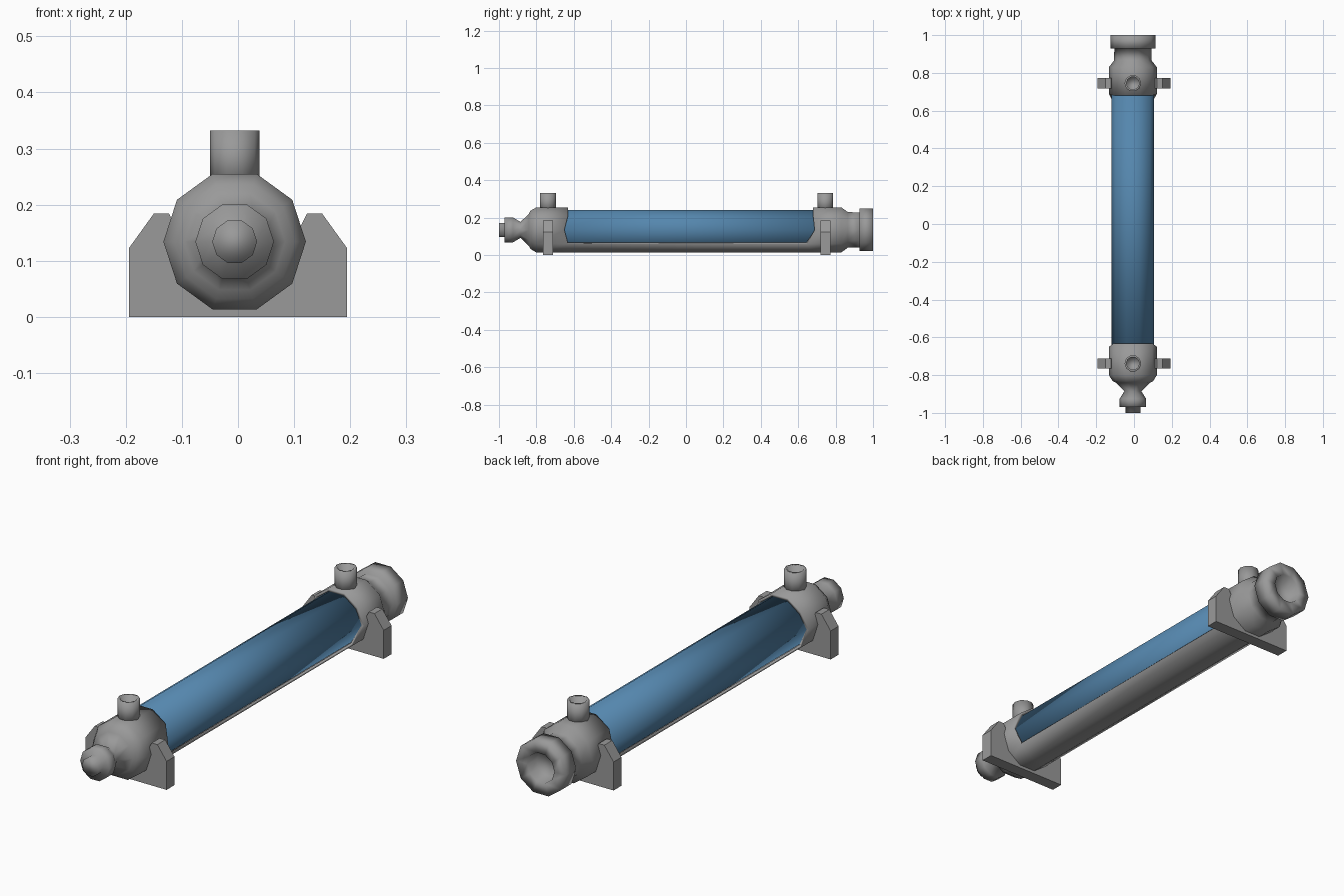
import bpy, bmesh, math

cube = bpy.data.objects.get("Cube")
if cube:
    bpy.data.objects.remove(cube, do_unlink=True)

SIDES = 10
CX, CZ = -0.006, 0.134   # long axis of the body


def material(name, rgb):
    m = bpy.data.materials.new(name)
    m.use_nodes = True
    m.diffuse_color = (*rgb, 1)
    bsdf = m.node_tree.nodes["Principled BSDF"]
    bsdf.inputs["Base Color"].default_value = (*rgb, 1)
    bsdf.inputs["Roughness"].default_value = 0.7
    return m


grey = material("grey metal", (0.32, 0.32, 0.32))
blue = material("blue tube", (0.09, 0.24, 0.42))


def finish(name, bm, mat, smooth):
    bmesh.ops.recalc_face_normals(bm, faces=bm.faces)
    me = bpy.data.meshes.new(name)
    bm.to_mesh(me)
    bm.free()
    me.materials.append(mat)
    for p in me.polygons:
        p.use_smooth = smooth
    ob = bpy.data.objects.new(name, me)
    bpy.context.collection.objects.link(ob)
    return ob


def lathe(profile, place, keep=lambda i, k: True, shift=lambda i, k: 0):
    """Sweep (height, radius) pairs round an axis, with closed ends."""
    bm = bmesh.new()
    rings = []
    for i, (h, r) in enumerate(profile):
        ring = []
        for k in range(SIDES):
            a = k * math.tau / SIDES
            ring.append(bm.verts.new(place(r * math.cos(a), r * math.sin(a), h + shift(i, k))))
        rings.append(ring)
    for i in range(len(rings) - 1):
        for k in range(SIDES):
            if keep(i, k):
                n = (k + 1) % SIDES
                bm.faces.new((rings[i][k], rings[i][n], rings[i + 1][n], rings[i + 1][k]))
    bm.faces.new(rings[0])
    bm.faces.new(rings[-1])
    return bm


def along_y(u, v, h):
    return (CX + u, h, CZ + v)


# Casing: front knob, front cap, open window, rear cap, neck and hollow collar
casing = [(-1, 0.04), (-0.97, 0.04), (-0.97, 0.07), (-0.925, 0.07), (-0.885, 0.045),
          (-0.84, 0.09), (-0.832, 0.107), (-0.8, 0.127), (-0.632, 0.127),
          (0.68, 0.127), (0.83, 0.127), (0.865, 0.1), (0.928, 0.098),
          (0.928, 0.119), (1, 0.119), (1, 0.065), (0.95, 0.055)]
FRONT_RIM, REAR_RIM = 8, 9


def rim_shift(i, k):
    if i == FRONT_RIM:
        return -0.018 if k in (0, 5) else 0
    if i == REAR_RIM:
        return {0: 0.008, 5: 0.008, 6: -0.035, 9: -0.035}.get(k, 0)
    return 0


bm = lathe(casing, along_y, lambda i, k: i != FRONT_RIM or k in (6, 7, 8), rim_shift)
shell = finish("casing", bm, grey, True)
wall = shell.modifiers.new("wall", "SOLIDIFY")
wall.thickness = 0.012
wall.offset = -1

# Inner tube seen through the window
finish("inner_tube", lathe([(-0.7, 0.113), (0.74, 0.113)], along_y), blue, True)

# Saddle outline, right half from the base centre line outwards and into the notch
half = [(0.194, 0), (0.194, 0.123), (0.15, 0.184), (0.123, 0.184),
        (0.108, 0.155), (0.085, 0.07), (0.035, 0.03)]
outline = half + [(-x, z) for x, z in reversed(half)]

for label, y in (("front", -0.738), ("rear", 0.745)):
    # Hollow upright port
    port = [(0.23, 0.044), (0.332, 0.044), (0.332, 0.034), (0.275, 0.034)]
    bm = lathe(port, lambda u, v, h: (CX + u, y + v, h))
    finish(label + "_port", bm, grey, True)

    # Saddle support
    bm = bmesh.new()
    face = bm.faces.new([bm.verts.new((x, y - 0.027, z)) for x, z in outline])
    ext = bmesh.ops.extrude_face_region(bm, geom=[face])
    moved = [g for g in ext["geom"] if isinstance(g, bmesh.types.BMVert)]
    bmesh.ops.translate(bm, verts=moved, vec=(0, 0.054, 0))
    finish(label + "_support", bm, grey, False)
